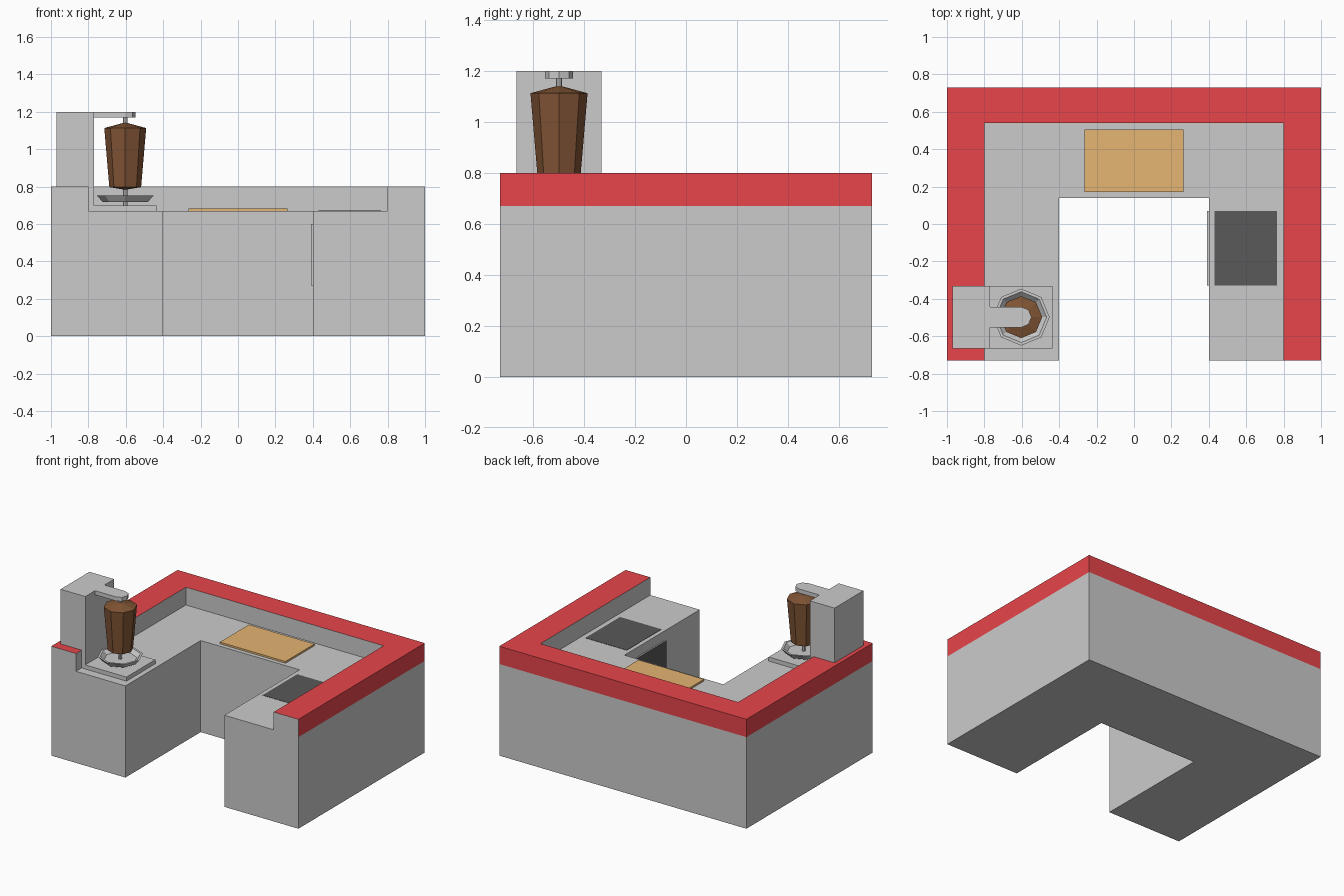
import bpy, bmesh, math
from mathutils import Vector

if "Cube" in bpy.data.objects:
    bpy.data.objects.remove(bpy.data.objects["Cube"])


def material(name, rgb):
    m = bpy.data.materials.new(name)
    m.diffuse_color = (*rgb, 1)
    m.use_nodes = True
    m.node_tree.nodes["Principled BSDF"].inputs["Base Color"].default_value = m.diffuse_color
    return m


RED = material("red", (0.80, 0.06, 0.07))
TAN = material("tan", (0.78, 0.46, 0.17))
DARK = material("dark", (0.10, 0.10, 0.10))
BROWN = material("brown", (0.22, 0.09, 0.035))
GREY = material("grey", (0.6, 0.6, 0.6))


def finish(name, bm, mats=(), paint=None):
    # paint picks the faces that take the second material
    bmesh.ops.recalc_face_normals(bm, faces=bm.faces)
    if paint:
        for f in bm.faces:
            f.material_index = int(paint(f))
    me = bpy.data.meshes.new(name)
    bm.to_mesh(me)
    bm.free()
    for m in mats:
        me.materials.append(m)
    ob = bpy.data.objects.new(name, me)
    bpy.context.collection.objects.link(ob)
    return ob


def prism(name, outline, depth, mats=(), paint=None):
    # extrude a closed outline of 3D points along the depth vector
    bm = bmesh.new()
    face = bm.faces.new([bm.verts.new(p) for p in outline])
    new = bmesh.ops.extrude_face_region(bm, geom=[face], use_keep_orig=True)
    bmesh.ops.translate(bm, vec=Vector(depth),
                        verts=[v for v in new["geom"] if isinstance(v, bmesh.types.BMVert)])
    return finish(name, bm, mats, paint)


def box(name, x, y, z, mats=(), paint=None):
    base = [(x[0], y[0], z[0]), (x[1], y[0], z[0]), (x[1], y[1], z[0]), (x[0], y[1], z[0])]
    return prism(name, base, (0, 0, z[1] - z[0]), mats, paint)


def lathe(name, centre, profile, mats=(), sides=8):
    # stack rings of (radius, z) with corners on the axes, capped at both ends
    bm = bmesh.new()
    rings = [[bm.verts.new((centre[0] + r * math.cos(k * math.tau / sides),
                            centre[1] + r * math.sin(k * math.tau / sides), z))
              for k in range(sides)] for r, z in profile]
    for a, b in zip(rings, rings[1:]):
        for k in range(sides):
            j = (k + 1) % sides
            bm.faces.new((a[k], a[j], b[j], b[k]))
    bm.faces.new(rings[0])
    bm.faces.new(rings[-1])
    return finish(name, bm, mats)


def u_outline(inner_x, inner_y, z):
    half = [(inner_x, inner_y), (inner_x, -0.73), (1, -0.73), (1, 0.73)]
    return [(x, y, z) for x, y in half] + [(-x, y, z) for x, y in reversed(half)]


# U-shaped counter and its raised rim, red on the top and outer sides
prism("counter", u_outline(0.4, 0.14, 0), (0, 0, 0.67))


def outer_or_top(f):
    c = f.calc_center_median()
    return f.normal.z > 0.5 or abs(c.x) > 0.99 or c.y > 0.72


prism("counter_rim", u_outline(0.8, 0.54, 0.67), (0, 0, 0.13), (GREY, RED), outer_or_top)

# Cutting board, griddle and oven door
box("cutting_board", (-0.265, 0.265), (0.17, 0.505), (0.67, 0.683), (TAN,))
box("griddle", (0.43, 0.765), (-0.33, 0.07), (0.67, 0.672), (DARK,))
box("oven_door", (0.39, 0.40), (-0.33, 0.07), (0.27, 0.60), (GREY, DARK),
    lambda f: f.normal.x < -0.5)

# Grill post stepping over the rim, with its base plate
post = [(-0.97, 0.8), (-0.97, 1.2), (-0.77, 1.2), (-0.77, 0.67), (-0.8, 0.67), (-0.8, 0.8)]
prism("grill_post", [(x, -0.665, z) for x, z in post], (0, 0.333, 0))
box("grill_base", (-0.77, -0.437), (-0.665, -0.332), (0.67, 0.70))

# Upper arm with a faceted round end
C = (-0.603, -0.498)
end = [(C[0] + 0.055 * math.cos(math.radians(a)), C[1] + 0.055 * math.sin(math.radians(a)), 1.17)
       for a in range(-90, 91, 45)]
prism("grill_arm", [(-0.77, C[1] - 0.055, 1.17), *end, (-0.77, C[1] + 0.055, 1.17)], (0, 0, 0.03))

# Spit, drip pan and meat
lathe("spit_rod", C, [(0.012, 0.70), (0.012, 1.17)])
lathe("drip_pan", C, [(0.12, 0.717), (0.152, 0.753), (0.136, 0.753), (0.11, 0.727)])
lathe("meat", C, [(0.012, 0.785), (0.085, 0.797), (0.112, 1.113), (0.012, 1.14)], (BROWN,))
